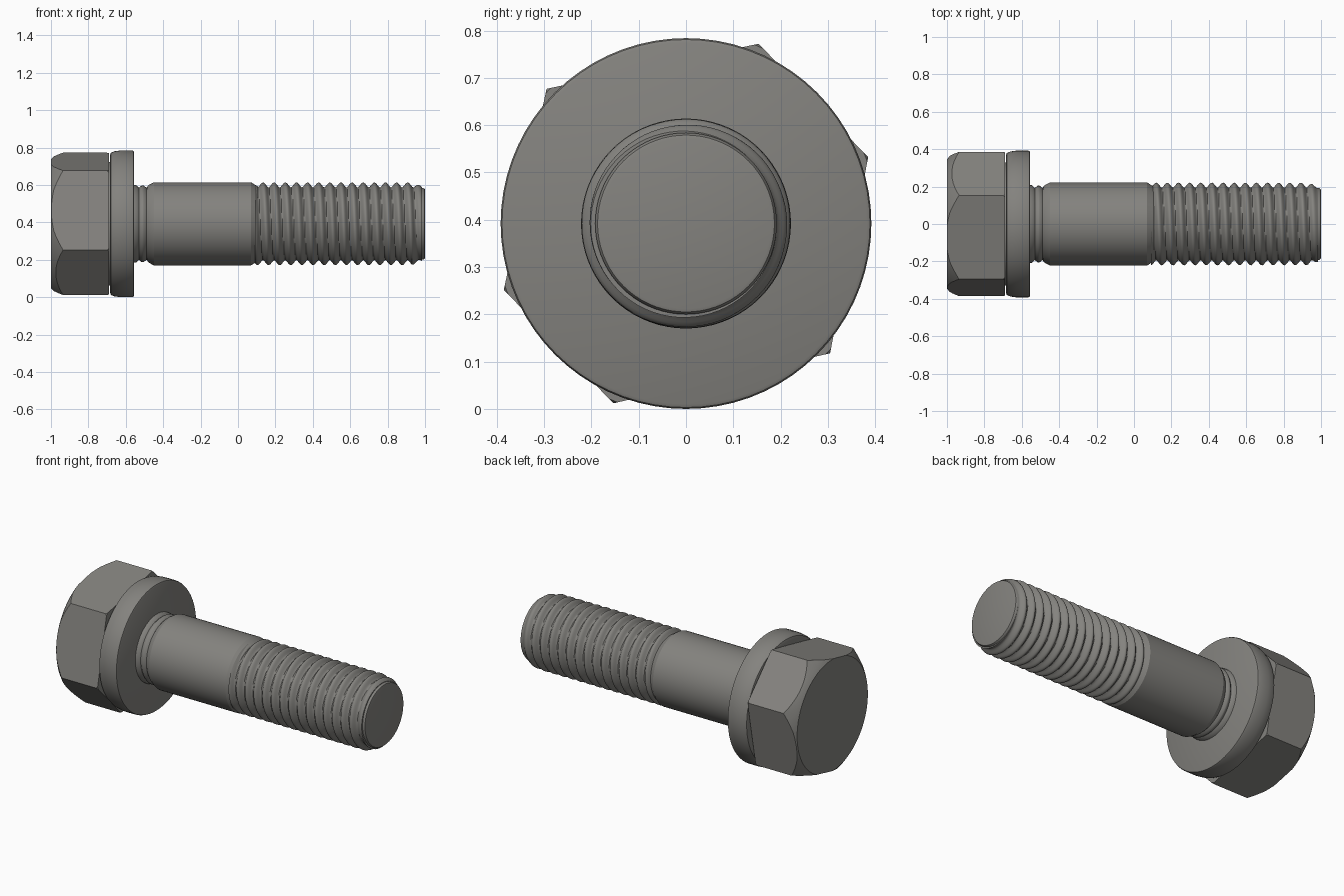
import bpy, bmesh
from math import cos, sin, pi, radians, floor

if "Cube" in bpy.data.objects:
    bpy.data.objects.remove(bpy.data.objects["Cube"])

AXIS_Z = 0.392      # height of the bolt axis
STEPS = 72          # segments around the axis

steel = bpy.data.materials.new("grey steel")
steel.use_nodes = True
colour = (0.23, 0.225, 0.21, 1)
steel.diffuse_color = colour
steel.node_tree.nodes["Principled BSDF"].inputs["Base Color"].default_value = colour


def loft(name, rings, smooth=30):
    """Skin a list of rings of (x, y, z) points and cap both ends."""
    bm = bmesh.new()
    loops = [[bm.verts.new(p) for p in ring] for ring in rings]
    n = len(loops[0])
    for a, b in zip(loops, loops[1:]):
        for i in range(n):
            j = (i + 1) % n
            bm.faces.new((a[i], a[j], b[j], b[i]))
    bm.faces.new(loops[0])
    bm.faces.new(loops[-1])
    bmesh.ops.recalc_face_normals(bm, faces=bm.faces)
    mesh = bpy.data.meshes.new(name)
    bm.to_mesh(mesh)
    bm.free()
    obj = bpy.data.objects.new(name, mesh)
    bpy.context.collection.objects.link(obj)
    mesh.materials.append(steel)
    finish(obj, smooth)
    return obj


def finish(obj, angle):
    bpy.ops.object.select_all(action='DESELECT')
    bpy.context.view_layer.objects.active = obj
    obj.select_set(True)
    bpy.ops.object.shade_smooth_by_angle(angle=radians(angle))


def point(x, r, a):
    return (x, r * cos(a), AXIS_Z + r * sin(a))


ANGLES = [2 * pi * i / STEPS for i in range(STEPS)]


def turned(name, profile, smooth=30):
    return loft(name, [[point(x, r, a) for a in ANGLES] for x, r in profile], smooth)


# Six-sided head, its outer end chamfered by a turned cone
corners = [radians(a) for a in (20, 68, 136, 200, 248, 318)]
head = loft("hex_head", [[point(x, 0.41, a) for a in corners] for x in (-1, -0.69)], 20)
cutter = turned("chamfer_cutter", [(-1.0, 0.345), (-0.985, 0.365), (-0.93, 0.415),
                                   (-0.71, 0.415), (-0.68, 0.40)])
cutter.hide_render = True
chamfer = head.modifiers.new("chamfer", 'BOOLEAN')
chamfer.operation = 'INTERSECT'
chamfer.solver = 'EXACT'
chamfer.object = cutter
bpy.context.view_layer.objects.active = head
bpy.ops.object.modifier_apply(modifier="chamfer")
bpy.data.objects.remove(cutter)
finish(head, 20)

# Narrow groove under the head, then the round flange
turned("head_groove", [(-0.70, 0.33), (-0.67, 0.33)])
turned("flange", [(-0.685, 0.365), (-0.68, 0.38), (-0.66, 0.388), (-0.63, 0.392),
                  (-0.565, 0.392), (-0.558, 0.389), (-0.555, 0.382)], 40)

# Ridged neck and plain shank
turned("neck", [(-0.57, 0.21), (-0.545, 0.207), (-0.53, 0.193), (-0.515, 0.205),
                (-0.505, 0.205), (-0.49, 0.193), (-0.475, 0.205), (-0.45, 0.21)], 50)
turned("shank", [(-0.485, 0.20), (-0.475, 0.209), (-0.45, 0.222),
                 (0.07, 0.222), (0.105, 0.20), (0.11, 0.19)], 25)

# Right-handed thread: a grid whose radius follows a helix
PITCH, START, END = 0.0595, 0.09, 0.985
ROWS = 150


def thread_radius(x, a):
    turn = x / PITCH - a / (2 * pi)
    crest = 0.5 + 0.5 * cos(2 * pi * (turn - floor(turn)))
    taper = max(0, (x - 0.93) / 0.055)
    return 0.194 + 0.027 * crest ** 0.8 * (1 - 0.6 * taper) - 0.003 * taper


rings = []
for k in range(ROWS + 1):
    x = START + (END - START) * k / ROWS
    rings.append([point(x, thread_radius(x, a), a) for a in ANGLES])
loft("thread", rings, 50)

# Slightly bevelled end
turned("tip", [(0.96, 0.192), (0.99, 0.192), (0.998, 0.187), (1.0, 0.18)], 40)
